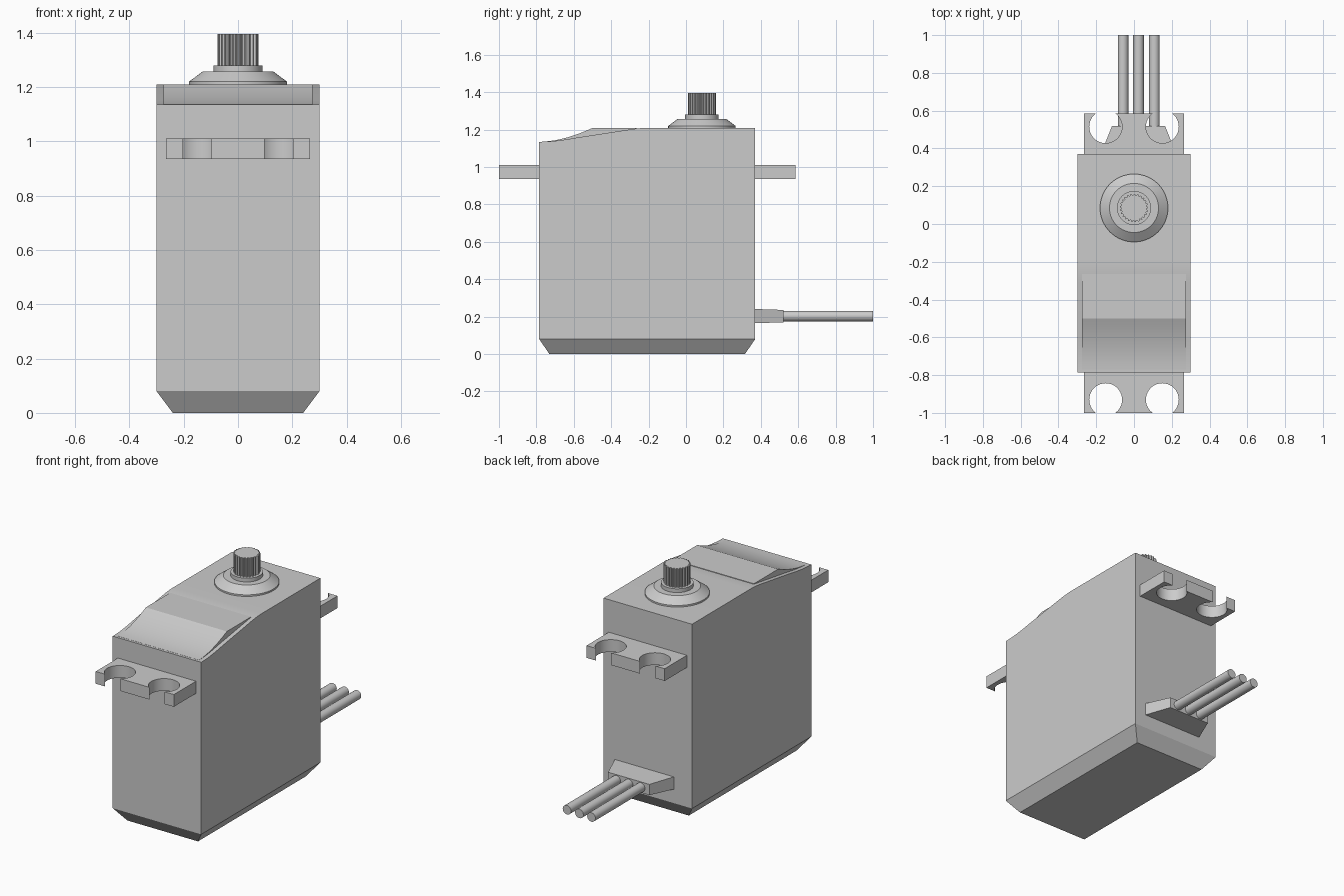
import bpy, bmesh
from math import sin, cos, pi, acos, radians
from mathutils import Vector

cube = bpy.data.objects.get("Cube")
if cube:
    bpy.data.objects.remove(cube, do_unlink=True)

grey = bpy.data.materials.new("plain grey")
grey.use_nodes = True
grey.diffuse_color = (0.6, 0.6, 0.6, 1)
grey.node_tree.nodes["Principled BSDF"].inputs["Base Color"].default_value = (0.6, 0.6, 0.6, 1)


def finish(name, bm, smooth=None):
    bmesh.ops.recalc_face_normals(bm, faces=bm.faces)
    mesh = bpy.data.meshes.new(name)
    bm.to_mesh(mesh)
    bm.free()
    mesh.materials.append(grey)
    obj = bpy.data.objects.new(name, mesh)
    bpy.context.collection.objects.link(obj)
    if smooth:
        bpy.ops.object.select_all(action='DESELECT')
        obj.select_set(True)
        bpy.context.view_layer.objects.active = obj
        bpy.ops.object.shade_smooth_by_angle(angle=radians(smooth))
    return obj


def prism(points, direction):
    """Close a flat outline and extrude it along a direction."""
    bm = bmesh.new()
    face = bm.faces.new([bm.verts.new(p) for p in points])
    new = bmesh.ops.extrude_face_region(bm, geom=[face])["geom"]
    bmesh.ops.translate(bm, vec=direction,
                        verts=[v for v in new if isinstance(v, bmesh.types.BMVert)])
    return bm


def curve(p0, p1, p2, steps=8):
    """Points along a quadratic curve, for the sloping case top."""
    a, b, c = Vector(p0), Vector(p1), Vector(p2)
    return [tuple(a * (1-t)**2 + b * 2*t*(1-t) + c * t*t)
            for t in (i / steps for i in range(steps + 1))]


def lathe(name, profile, y, steps=64):
    bm = bmesh.new()
    verts = [bm.verts.new((r, y, z)) for r, z in profile]
    edges = [bm.edges.new(pair) for pair in zip(verts, verts[1:])]
    bmesh.ops.spin(bm, geom=verts + edges, cent=(0, y, 0), axis=(0, 0, 1),
                   angle=2 * pi, steps=steps, use_duplicate=False)
    bmesh.ops.remove_doubles(bm, verts=bm.verts, dist=0.0001)
    return finish(name, bm, 25)


HALF, FRONT, BACK, TOP, LOW = 0.3, -0.785, 0.37, 1.21, 1.135
SHAFT_Y = 0.085

# Case: side profile with a sloping front shoulder, and a tapered bottom
slope = curve((-0.19, TOP), (-0.25, TOP), (-0.32, 1.198), 5)
slope += curve((-0.58, 1.158), (-0.7, LOW), (FRONT, LOW))
profile = [(FRONT, 0.08), (BACK, 0.08), (BACK, TOP)] + slope
bm = prism([(-HALF, y, z) for y, z in profile], (2 * HALF, 0, 0))
bm.faces.ensure_lookup_table()
base = min(bm.faces, key=lambda f: f.calc_center_median().z)
new = bmesh.ops.extrude_face_region(bm, geom=[base])["geom"]
mid_y = (FRONT + BACK) / 2
for v in new:
    if isinstance(v, bmesh.types.BMVert):
        v.co.x -= 0.06 if v.co.x > 0 else -0.06
        v.co.y -= 0.055 if v.co.y > mid_y else -0.055
        v.co.z = 0
bmesh.ops.delete(bm, geom=[base], context='FACES_ONLY')
finish("case", bm, 20)

# Raised panel that fills the shoulder
ramp = curve((-0.5, TOP - 0.001), (-0.65, 1.14), (-0.77, LOW + 0.001))
panel = [(-0.265, 1.14), (-0.265, TOP - 0.001)] + ramp + [(-0.77, 1.12), (-0.265, 1.12)]
panel.pop(0)
finish("shoulder_panel", prism([(-0.275, y, z) for y, z in panel], (0.55, 0, 0)), 20)


# Mounting tabs: outlines with two round screw slots open at the outer edge
def tab(name, side, root, tip):
    radius, depth, hole_x, width = 0.087, 0.07, 0.15, 0.265
    opening = acos(depth / radius)
    outline = [(-width, root), (-width, tip)]
    for cx in (-hole_x, hole_x):
        for i in range(33):
            a = opening + (2 * pi - 2 * opening) * i / 32
            outline.append((cx - radius * sin(a), tip + side * (radius * cos(a) - depth)))
    outline += [(width, tip), (width, root)]
    finish(name, prism([(x, y, 0.935) for x, y in outline], (0, 0, 0.075)), 30)


tab("front_tab", -1, FRONT, -1.0)
tab("back_tab", 1, BACK, 0.585)

# Output shaft: stepped collar and a toothed spline
lathe("shaft_collar", [(0, TOP - 0.01), (0.18, TOP - 0.01), (0.18, 1.22), (0.13, 1.257),
                       (0.09, 1.257), (0.09, 1.28), (0, 1.28)], SHAFT_Y)
teeth = 25
star = []
for i in range(teeth * 4):
    r = 0.075 if i % 4 < 2 else 0.067
    a = 2 * pi * i / (teeth * 4)
    star.append((r * cos(a), SHAFT_Y + r * sin(a), 1.275))
finish("shaft_spline", prism(star, (0, 0, 0.12)))

# Cable strain relief: a block tapering away from the case
CABLE_X, CABLE_Z = 0.024, 0.203
bm = bmesh.new()
bmesh.ops.create_cube(bm, size=1)
for v in bm.verts:
    outer = v.co.y > 0
    v.co = (CABLE_X + v.co.x * (0.28 if outer else 0.4),
            0.52 if outer else BACK,
            CABLE_Z + v.co.z * (0.066 if outer else 0.076))
finish("cable_grip", bm)

# Three wires
for label, x in (("right", -0.058), ("middle", CABLE_X), ("left", 0.108)):
    ring = [(x + 0.028 * cos(2*pi*i/24), 0.5, CABLE_Z + 0.028 * sin(2*pi*i/24))
            for i in range(24)]
    finish(label + "_wire", prism(ring, (0, 0.5, 0)), 30)
